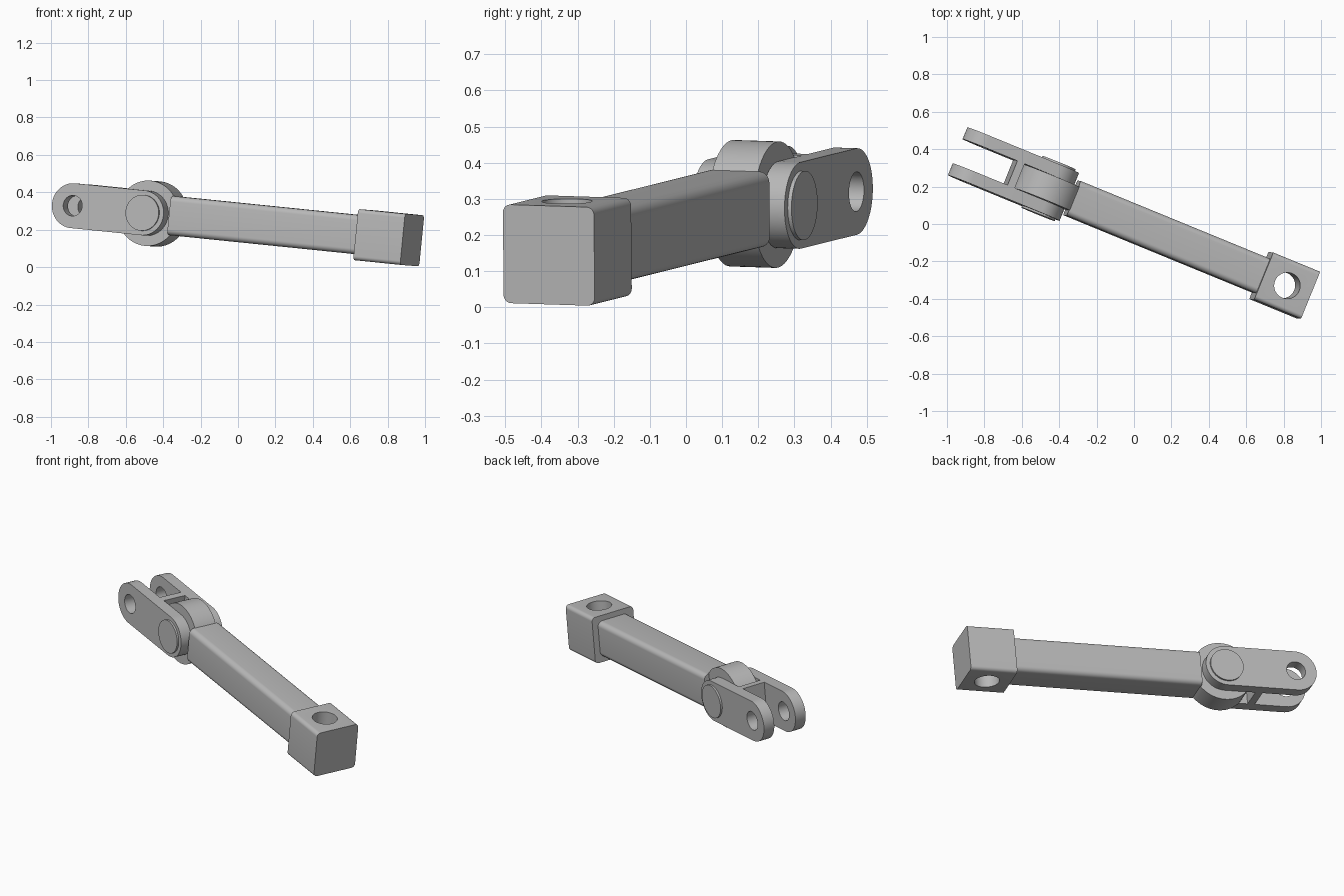
import bpy, bmesh, math
from mathutils import Matrix, Vector

old = bpy.data.objects.get("Cube")
if old:
    bpy.data.objects.remove(old, do_unlink=True)

grey = bpy.data.materials.new("plain grey")
grey.use_nodes = True
grey.diffuse_color = (0.48, 0.48, 0.48, 1)
grey.node_tree.nodes["Principled BSDF"].inputs["Base Color"].default_value = grey.diffuse_color

# Tilted frame: x along the rod, y along the hinge pin, origin at the pin centre
along = Vector((0.921, -0.378, -0.094)).normalized()
side = Vector((0.379, 0.925, -0.03))
side = (side - along * side.dot(along)).normalized()
up = along.cross(side)
frame = Matrix((along, side, up)).transposed().to_4x4()
frame.translation = (-0.457, 0.19, 0.286)

ORDER = {"x": (2, 0, 1), "y": (0, 2, 1), "z": (0, 1, 2)}


def prism(name, outline, axis, start, end):
    """Extrude a 2D outline along a local axis."""
    bm = bmesh.new()
    rings = []
    for d in (start, end):
        rings.append([bm.verts.new([(a, b, d)[i] for i in ORDER[axis]]) for a, b in outline])
    n = len(outline)
    for ring in rings:
        bm.faces.new(ring)
    for i in range(n):
        j = (i + 1) % n
        bm.faces.new((rings[0][i], rings[0][j], rings[1][j], rings[1][i]))
    bmesh.ops.recalc_face_normals(bm, faces=bm.faces)
    mesh = bpy.data.meshes.new(name)
    bm.to_mesh(mesh)
    bm.free()
    mesh.materials.append(grey)
    obj = bpy.data.objects.new(name, mesh)
    bpy.context.collection.objects.link(obj)
    return obj


def arc(cx, cy, r, a0, a1, steps):
    return [(cx + r * math.cos(math.radians(a0 + (a1 - a0) * i / steps)),
             cy + r * math.sin(math.radians(a0 + (a1 - a0) * i / steps)))
            for i in range(steps + 1)]


def circle(cx, cy, r):
    return arc(cx, cy, r, 0, 360, 64)[:-1]


def rounded_rect(hw, hh, r):
    pts = []
    for k, (sx, sy) in enumerate(((1, 1), (-1, 1), (-1, -1), (1, -1))):
        pts += arc(sx * (hw - r), sy * (hh - r), r, 90 * k, 90 * k + 90, 8)
    return pts


def activate(obj):
    bpy.ops.object.select_all(action="DESELECT")
    obj.select_set(True)
    bpy.context.view_layer.objects.active = obj


def drill(obj, cutter):
    """Cut a hole and discard the cutter."""
    cutter.hide_render = True
    mod = obj.modifiers.new("hole", "BOOLEAN")
    mod.operation = "DIFFERENCE"
    mod.solver = "EXACT"
    mod.object = cutter
    activate(obj)
    bpy.ops.object.modifier_apply(modifier=mod.name)
    bpy.data.objects.remove(cutter, do_unlink=True)


parts = []

# Fork arms: long rounded links with an eye at the free end
eye_x, arm_r = -0.407, 0.12
link = arc(0, 0, arm_r, -90, 90, 32) + arc(eye_x, 0, arm_r, 90, 270, 32)
for label, s in (("left", 1), ("right", -1)):
    arm = prism(label + "_fork_arm", link, "y", s * 0.07, s * 0.138)
    drill(arm, prism("eye_cutter", circle(eye_x, 0, 0.055), "y", s * 0.03, s * 0.2))
    parts.append(arm)

# Web joining the arms, knuckle between them, and the pin through both
web = [(-0.222, -arm_r), (-0.18, -arm_r), (-0.18, arm_r), (-0.222, arm_r)]
parts.append(prism("fork_web", web, "y", -0.071, 0.071))
parts.append(prism("knuckle", circle(0, 0, 0.175), "y", -0.068, 0.068))
parts.append(prism("hinge_pin", circle(0, 0, 0.096), "y", -0.149, 0.149))

# Rod and end block with a vertical hole
parts.append(prism("rod", rounded_rect(0.1, 0.105, 0.03), "x", 0.136, 1.25))
block = prism("end_block", rounded_rect(0.136, 0.137, 0.022), "x", 1.235, 1.507)
drill(block, prism("block_cutter", circle(1.371, 0, 0.07), "z", -0.3, 0.3))
# Hollow out the rod tip too, so that the hole stays clear
drill(parts[-1], prism("rod_cutter", circle(1.371, 0, 0.07), "z", -0.3, 0.3))
parts.append(block)

for obj in parts:
    obj.data.transform(frame)
    activate(obj)
    bpy.ops.object.shade_smooth_by_angle(angle=math.radians(30))
